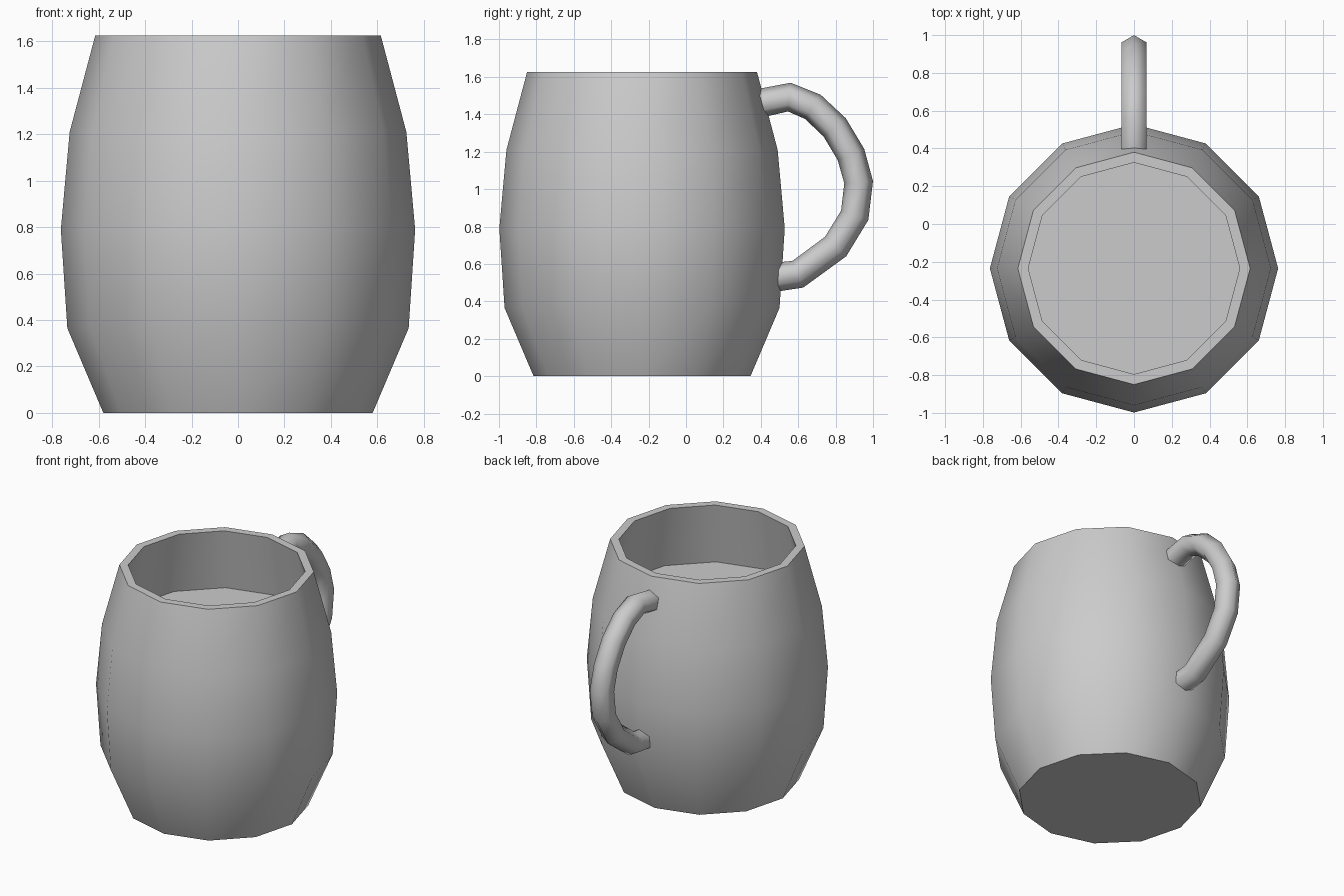
import bpy, bmesh, math
from mathutils import Vector

if "Cube" in bpy.data.objects:
    bpy.data.objects.remove(bpy.data.objects["Cube"])

CY = -0.235  # body axis
SIDES = 12


def skin(name, rings, angle, cap_start=True, cap_end=True):
    """Bridge successive rings of points into one smooth-shaded mesh."""
    bm = bmesh.new()
    loops = [[bm.verts.new(p) for p in r] for r in rings]
    n = len(loops[0])
    for a, b in zip(loops, loops[1:]):
        for i in range(n):
            j = (i + 1) % n
            bm.faces.new((a[i], a[j], b[j], b[i]))
    if cap_start:
        bm.faces.new(loops[0][::-1])
    if cap_end:
        bm.faces.new(loops[-1])
    bmesh.ops.recalc_face_normals(bm, faces=bm.faces)
    me = bpy.data.meshes.new(name)
    bm.to_mesh(me)
    bm.free()
    ob = bpy.data.objects.new(name, me)
    bpy.context.collection.objects.link(ob)
    bpy.ops.object.select_all(action='DESELECT')
    ob.select_set(True)
    bpy.context.view_layer.objects.active = ob
    bpy.ops.object.shade_smooth_by_angle(angle=math.radians(angle))
    return ob


def ring(r, z):
    return [(r * math.cos(2 * math.pi * i / SIDES),
             CY + r * math.sin(2 * math.pi * i / SIDES), z) for i in range(SIDES)]


# Barrel-shaped body: outside wall, rim, inside wall, raised inner floor
profile = [(0.58, 0), (0.735, 0.365), (0.763, 0.79), (0.725, 1.21),
           (0.615, 1.625), (0.56, 1.625), (0.635, 1.195)]
skin("mug_body", [ring(r, z) for r, z in profile], 45)

# Six-sided handle swept along a path in the y-z plane
path = [Vector((0, y, z)) for y, z in [
    (0.39, 1.458), (0.552, 1.492), (0.678, 1.44), (0.795, 1.33), (0.882, 1.185),
    (0.923, 1.037), (0.902, 0.86), (0.80, 0.693), (0.598, 0.545), (0.485, 0.53)]]
side = Vector((1, 0, 0))
R = 0.077
rings = []
for k, p in enumerate(path):
    before = (p - path[max(k - 1, 0)]).normalized()
    after = (path[min(k + 1, len(path) - 1)] - p).normalized()
    out = side.cross((before + after).normalized())
    rings.append([p + R * (math.cos(a) * out + math.sin(a) * side)
                  for a in (math.pi / 3 * i for i in range(6))])
skin("handle", rings, 75)
